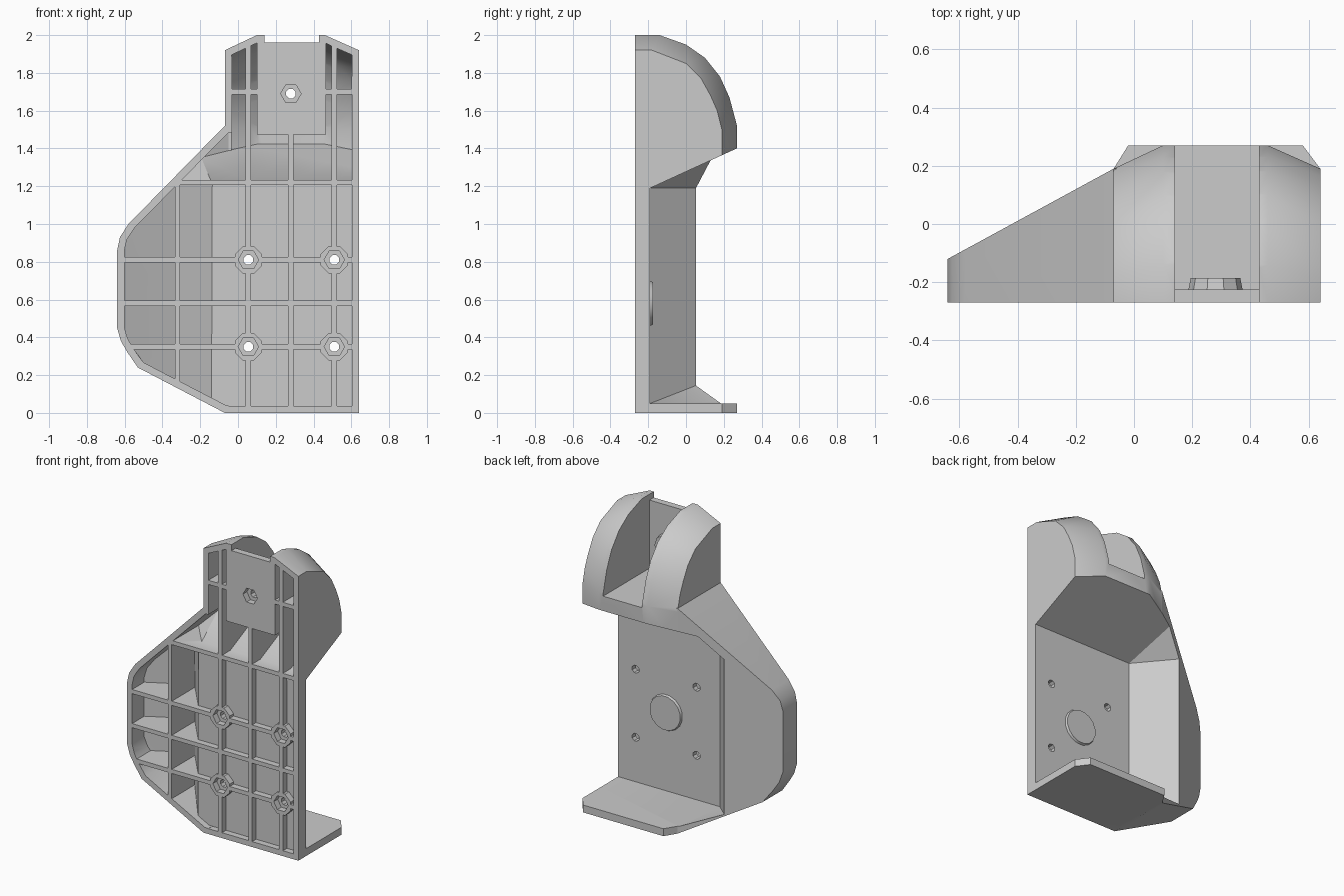
import bpy, bmesh, math
from mathutils import Vector, Matrix

WALL = 0.037
FRONT = -0.27

cube = bpy.data.objects.get("Cube")
if cube:
    bpy.data.objects.remove(cube, do_unlink=True)

grey = bpy.data.materials.new("light_grey")
grey.use_nodes = True
colour = (0.6, 0.6, 0.6, 1)
grey.diffuse_color = colour
grey.node_tree.nodes["Principled BSDF"].inputs["Base Color"].default_value = colour


def make(name, bm):
    bmesh.ops.recalc_face_normals(bm, faces=bm.faces)
    mesh = bpy.data.meshes.new(name)
    bm.to_mesh(mesh)
    bm.free()
    mesh.materials.append(grey)
    ob = bpy.data.objects.new(name, mesh)
    bpy.context.collection.objects.link(ob)
    return ob


def hull(name, points, grow=0):
    """Convex solid around points, its skin moved outward by grow."""
    bm = bmesh.new()
    for p in points:
        bm.verts.new(p)
    res = bmesh.ops.convex_hull(bm, input=bm.verts)
    loose = [v for v in bm.verts if not v.link_faces]
    bmesh.ops.delete(bm, geom=loose, context="VERTS")
    bmesh.ops.dissolve_limit(bm, angle_limit=0.01, verts=bm.verts, edges=bm.edges)
    bmesh.ops.recalc_face_normals(bm, faces=bm.faces)
    bm.normal_update()
    moved = [v.co + v.normal * grow * v.calc_shell_factor() for v in bm.verts]
    for v, co in zip(bm.verts, moved):
        v.co = co
    bmesh.ops.triangulate(bm, faces=bm.faces)
    return make(name, bm)


def box(name, x, y, z):
    return hull(name, [(a, b, c) for a in x for b in y for c in z])


def peg(name, x, z, radius, y0, y1, sides, tip=None):
    """Cylinder or cone frustum lying along y."""
    bm = bmesh.new()
    bmesh.ops.create_cone(bm, cap_ends=True, segments=sides, radius1=tip or radius,
                          radius2=radius, depth=y1 - y0)
    turn = Matrix.Rotation(math.pi / 2, 4, "X") @ Matrix.Rotation(math.pi / sides, 4, "Z")
    bmesh.ops.transform(bm, matrix=Matrix.Translation((x, (y0 + y1) / 2, z)) @ turn,
                        verts=bm.verts)
    return make(name, bm)


def combine(target, tool, op):
    mod = target.modifiers.new("cut", "BOOLEAN")
    mod.operation, mod.solver, mod.object = op, "EXACT", tool
    bpy.context.view_layer.update()
    graph = bpy.context.evaluated_depsgraph_get()
    mesh = bpy.data.meshes.new_from_object(target.evaluated_get(graph))
    target.modifiers.clear()
    target.data = mesh
    bpy.data.objects.remove(tool, do_unlink=True)


# Upright body: rounded profile (y, z), lower towards both sides
MIDDLE = [(-0.14, 2), (0, 1.95), (0.1, 1.88), (0.18, 1.78), (0.23, 1.67), (0.27, 1.52), (0.27, 0)]
SIDE = [(-0.18, 1.92), (0, 1.85), (0.08, 1.77), (0.13, 1.68), (0.165, 1.6), (0.19, 1.5), (0.19, 0)]


def body(name, front, grow):
    pts = []
    for xs, prof in (((0.1, 0.46), MIDDLE), ((-0.07, 0.64), SIDE)):
        ring = prof + [(front, prof[0][1]), (front, 0)]
        pts += [(x, y, z) for x in xs for y, z in ring]
    return hull(name, pts, grow)


# Side wing: outline (x, z) with a slanted back
WING = [(-0.07, 0), (-0.53, 0.24), (-0.585, 0.32), (-0.62, 0.38), (-0.64, 0.45),
        (-0.64, 0.86), (-0.625, 0.93), (-0.58, 1.0), (-0.07, 1.52)]


def wing(name, front, grow):
    pts = []
    for x, z in WING:
        pts += [(x, front, z), (x, -0.12 + (x + 0.64) * 0.544, z)]
    pts += [(0.05, y, z) for y in (front, 0.19) for z in (0, 1.52)]
    return hull(name, pts, grow)


# Open pocket in the back, with slanted wall, roof and corner facets
def pocket(name, grow):
    a, b, c = Vector((-0.12, -0.19, 1.19)), Vector((-0.32, 0.05, 1.19)), Vector((-0.18, 0.13, 1.337))
    low_a, low_b = Vector((-0.12, -0.19, 0.2)), Vector((-0.32, 0.05, 0.2))
    floor = 0.05
    pts = [a, a + 1.6 * (b - a), a + 1.6 * (c - a), low_a, low_a + 1.6 * (low_b - low_a),
           (-0.12, -0.19, floor), (-0.08, 0.18, floor), (-0.06, 0.365, floor),
           (1, -0.19, floor), (1, 0.6, floor), (1, -0.19, 1.19), (1, 0.6, 1.551)]
    return hull(name, pts, grow)


bracket = body("bracket", FRONT, 0)
combine(bracket, wing("wing", FRONT, 0), "UNION")
shelf = [(-0.07, -0.2), (-0.07, 0.19), (-0.02, 0.27), (0.58, 0.27), (0.64, 0.19), (0.64, -0.2)]
combine(bracket, hull("shelf", [(x, y, z) for x, y in shelf for z in (0, 0.1)]), "UNION")
combine(bracket, pocket("pocket", 0), "DIFFERENCE")
combine(bracket, box("slot", (0.14, 0.43), (-0.225, 1), (1.5, 3)), "DIFFERENCE")
combine(bracket, box("notch", (0.14, 0.43), (-1, 1), (1.96, 3)), "DIFFERENCE")

# Front hollow: inner volume less the skins, ribs and bosses
hollow = body("hollow", -0.5, -WALL)
combine(hollow, wing("hollow_wing", -0.48, -WALL), "UNION")
combine(hollow, pocket("pocket_skin", WALL), "DIFFERENCE")
combine(hollow, box("slot_skin", (0.1, 0.465), (-1, 1), (1.475, 3)), "DIFFERENCE")

HALF = 0.014
for x, top in ((-0.32, 1.22), (0.055, 3), (0.28, 3), (0.51, 3)):
    combine(hollow, box("upright_rib", (x - HALF, x + HALF), (-1, 1), (-1, top)), "DIFFERENCE")
for z in (0.35, 0.58, 0.81, 1.22, 1.7):
    combine(hollow, box("cross_rib", (-1, 1), (-1, 1), (z - HALF, z + HALF)), "DIFFERENCE")

SCREWS = [(x, z) for x in (0.055, 0.51) for z in (0.35, 0.81)]
for x, z in SCREWS:
    combine(hollow, peg("boss", x, z, 0.078, -1, 1, 8), "DIFFERENCE")
combine(bracket, hollow, "DIFFERENCE")

# Upper nut boss inside the slot
combine(bracket, peg("nut_boss", 0.28, 1.69, 0.098, -0.25, -0.185, 10, tip=0.085), "UNION")

# Screw holes with hexagonal nut recesses
for x, z in SCREWS + [(0.28, 1.69)]:
    combine(bracket, peg("nut_recess", x, z, 0.054, -0.5, -0.228, 6), "DIFFERENCE")
    combine(bracket, peg("screw_hole", x, z, 0.027, -0.5, -0.1, 8), "DIFFERENCE")

# Low round pad on the back plate
combine(bracket, peg("round_pad", 0.28, 0.58, 0.125, -0.2, -0.175, 16, tip=0.115), "UNION")

bpy.ops.object.select_all(action="DESELECT")
bracket.select_set(True)
bpy.context.view_layer.objects.active = bracket
bpy.ops.object.shade_smooth_by_angle(angle=math.radians(28))
